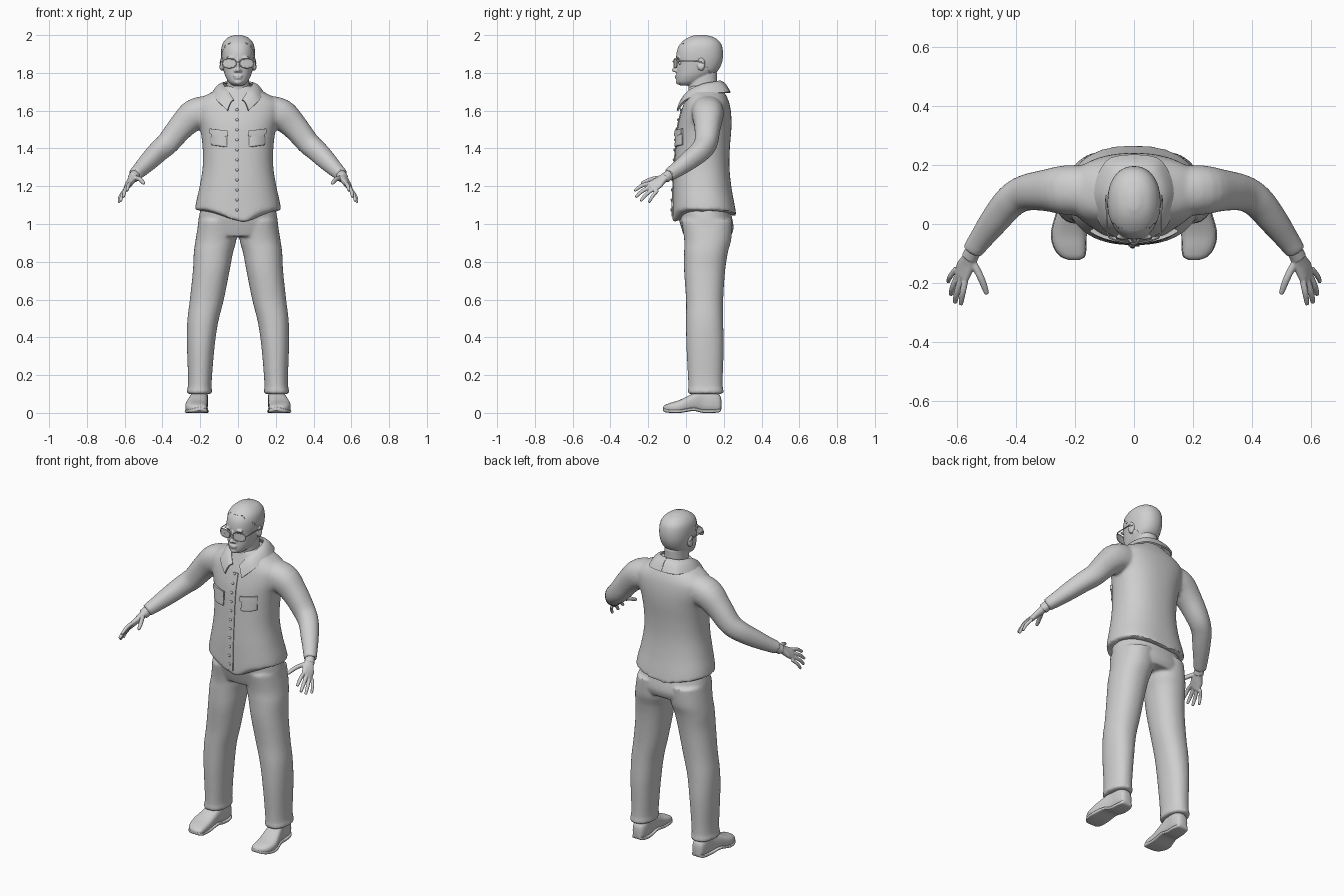
import bpy, bmesh, math
from mathutils import Vector

if "Cube" in bpy.data.objects:
    bpy.data.objects.remove(bpy.data.objects["Cube"])

grey = bpy.data.materials.new("plain light grey")
grey.use_nodes = True
COLOUR = (0.62, 0.62, 0.62, 1)
grey.diffuse_color = COLOUR
for node in grey.node_tree.nodes:
    if node.type == 'BSDF_PRINCIPLED':
        node.inputs["Base Color"].default_value = COLOUR


def refine(rows, k=4):
    """Smoothly interpolate rows of numbers, k steps per span."""
    out = []
    for i in range(len(rows) - 1):
        a, b, c, d = (rows[max(i - 1, 0)], rows[i], rows[i + 1], rows[min(i + 2, len(rows) - 1)])
        for j in range(k):
            t = j / k
            out.append(tuple(q + t / 2 * (r - p + t * (2*p - 5*q + 4*r - s + t * (3*q - p - 3*r + s)))
                             for p, q, r, s in zip(a, b, c, d)))
    return out + [tuple(rows[-1])]


def power(value, e):
    return math.copysign(abs(value) ** (2 / e), value)


def loft(bm, rings, side=1, n=32, e=2.2):
    """Skin (centre, u, v) superellipse rings, closed at both ends."""
    loops = []
    for c, u, v in rings:
        loop = []
        for i in range(n):
            a = math.tau * i / n
            p = c + u * power(math.cos(a), e) + v * power(math.sin(a), e)
            loop.append(bm.verts.new((p.x * side, p.y, p.z)))
        loops.append(loop)
    for lo, hi in zip(loops, loops[1:]):
        for i in range(n):
            bm.faces.new((lo[i], lo[(i + 1) % n], hi[(i + 1) % n], hi[i]))
    bm.faces.new(loops[0])
    bm.faces.new(loops[-1])


def slabs(rows):
    """Level rings from (z, centre x, half width, front y, back y)."""
    return [(Vector((cx, (f + b) / 2, z)), Vector((hx, 0, 0)), Vector((0, (b - f) / 2, 0)))
            for z, cx, hx, f, b in refine(rows)]


def tube(rows, flat=1):
    """Rings square to a path of (x, y, z, radius)."""
    rows = refine(rows)
    pts = [Vector(r[:3]) for r in rows]
    rings = []
    for i, p in enumerate(pts):
        t = (pts[min(i + 1, len(pts) - 1)] - pts[max(i - 1, 0)]).normalized()
        u = t.cross(Vector((0, 0, 1))).normalized()
        rings.append((p, u * rows[i][3], t.cross(u) * rows[i][3] * flat))
    return rings


def ball(bm, loc, size):
    made = bmesh.ops.create_uvsphere(bm, u_segments=20, v_segments=12, radius=1)["verts"]
    for v in made:
        v.co = Vector(loc) + Vector(a * b for a, b in zip(v.co, size))


def finish(name, data, voxel=0, smooth=0, thick=0, subdiv=0, mirror=False, angle=40):
    """Turn a bmesh or curve into a finished, shaded part."""
    if isinstance(data, bmesh.types.BMesh):
        bmesh.ops.recalc_face_normals(data, faces=data.faces)
        mesh = bpy.data.meshes.new(name)
        data.to_mesh(mesh)
        data.free()
        data = mesh
    ob = bpy.data.objects.new(name, data)
    bpy.context.collection.objects.link(ob)
    if voxel:
        m = ob.modifiers.new("blend", 'REMESH')
        m.mode, m.voxel_size = 'VOXEL', voxel
    if smooth:
        m = ob.modifiers.new("relax", 'SMOOTH')
        m.factor, m.iterations = 0.5, smooth
    if thick:
        m = ob.modifiers.new("thickness", 'SOLIDIFY')
        m.thickness, m.offset = thick, 0
    if subdiv:
        ob.modifiers.new("rounding", 'SUBSURF').levels = subdiv
    bpy.ops.object.select_all(action='DESELECT')
    ob.select_set(True)
    bpy.context.view_layer.objects.active = ob
    bpy.ops.object.convert(target='MESH')
    ob = bpy.context.view_layer.objects.active
    ob.data.materials.clear()
    ob.data.materials.append(grey)
    bpy.ops.object.shade_smooth_by_angle(angle=math.radians(angle))
    if mirror:
        ob.modifiers.new("mirror", 'MIRROR')
    return ob


def grid(fn, nu, nv):
    bm = bmesh.new()
    vs = [[bm.verts.new(fn(i / nu, j / nv)) for j in range(nv + 1)] for i in range(nu + 1)]
    for i in range(nu):
        for j in range(nv):
            bm.faces.new((vs[i][j], vs[i + 1][j], vs[i + 1][j + 1], vs[i][j + 1]))
    return bm


def wire(name, pts, r, cyclic=False, mirror=False):
    cu = bpy.data.curves.new(name, 'CURVE')
    cu.dimensions, cu.bevel_depth, cu.bevel_resolution = '3D', r, 2
    cu.use_fill_caps = True
    sp = cu.splines.new('POLY')
    sp.points.add(len(pts) - 1)
    for p, q in zip(sp.points, pts):
        p.co = (*q, 1)
    sp.use_cyclic_u = cyclic
    return finish(name, cu, mirror=mirror)


# Shirt: body and sleeves blended, with a dipped hem
BODY = [(1.075, 0, .228, -.072, .268), (1.12, 0, .221, -.071, .258), (1.2, 0, .203, -.068, .24),
        (1.3, 0, .187, -.062, .23), (1.4, 0, .187, -.055, .232), (1.5, 0, .2, -.046, .24),
        (1.57, 0, .222, -.032, .24), (1.63, 0, .228, -.015, .232), (1.67, 0, .19, 0, .218),
        (1.705, 0, .125, .012, .198), (1.73, 0, .085, .02, .18)]
SLEEVE = [(.15, .112, 1.595, .085), (.23, .115, 1.578, .084), (.3, .114, 1.515, .07), (.37, .105, 1.43, .061),
          (.42, .075, 1.385, .056), (.47, .015, 1.335, .05), (.515, -.045, 1.29, .041), (.547, -.09, 1.26, .035)]


def hem(x, y, z):
    drop = .08 * math.exp(-(x / .075) ** 2) if y < .1 else .035 * math.exp(-(x / .13) ** 2)
    return z - drop * max(0, (1.2 - z) / .125)


bm = bmesh.new()
loft(bm, slabs(BODY), n=64, e=2.3)
for v in bm.verts:
    v.co.z = hem(*v.co)
for s in (1, -1):
    loft(bm, tube(SLEEVE), s)
finish("shirt", bm, voxel=.009, smooth=5)


def chest(x, z, out=0.0):
    """Point on the shirt front."""
    rows = refine(BODY, 10)
    _, _, hx, f, b = min(rows, key=lambda r: abs(r[0] - z))
    y = (f + b) / 2 - (b - f) / 2 * (1 - abs(x / hx) ** 2.3) ** (1 / 2.3)
    return Vector((x, y - out, z))


# Button placket, buttons, pockets and flaps
finish("button_placket", grid(lambda u, v: chest(-.018 + .036 * u, 1.04 + .57 * v, .001), 4, 40), thick=.007)
bm = bmesh.new()
for i in range(11):
    ball(bm, chest(-.005, 1.075 + .053 * i, .006), (.008, .005, .008))
finish("buttons", bm)
finish("chest_pockets", grid(lambda u, v: chest(.057 + .086 * u, 1.405 + .085 * v + .012 * u,
       .004 + .006 * math.sin(math.pi * u)), 8, 8), thick=.014, subdiv=1, mirror=True)
finish("pocket_flaps", grid(lambda u, v: chest(.053 + .094 * u, 1.467 + .026 * v + .012 * u
       - .01 * (1 - v) * math.sin(math.pi * u), .012), 8, 3), thick=.01, mirror=True)

# Folded collar
TOP = refine([(0, .178, 1.755), (.06, .155, 1.75), (.078, .09, 1.738), (.055, .02, 1.705), (.022, -.018, 1.655)], 6)
LOW = refine([(0, .232, 1.695), (.09, .212, 1.695), (.135, .105, 1.69), (.112, .0, 1.655), (.055, -.045, 1.6)], 6)


def fold(u, v):
    i = round(u * (len(TOP) - 1))
    return Vector(TOP[i]).lerp(Vector(LOW[i]), v) + Vector((0, 0, .015 * math.sin(math.pi * v)))


finish("collar", grid(fold, len(TOP) - 1, 5), thick=.01, mirror=True)

# Trousers: hips and legs blended
HIPS = [(1.13, 0, .185, -.04, .22), (1.05, 0, .205, -.042, .24), (.98, 0, .213, -.025, .252), (.935, 0, .2, -.01, .238)]
LEG = [(1.02, .108, .1, -.025, .245), (.92, .116, .108, -.01, .24), (.85, .13, .104, -.01, .222),
       (.75, .142, .097, -.01, .207), (.6, .165, .09, 0, .197), (.48, .187, .082, 0, .197),
       (.35, .197, .073, .002, .2), (.2, .201, .064, .01, .195), (.135, .203, .063, .012, .195),
       (.12, .204, .067, .009, .199), (.1, .204, .066, .01, .198)]
bm = bmesh.new()
loft(bm, slabs(HIPS), n=48)
for s in (1, -1):
    loft(bm, slabs(LEG), s)
finish("trousers", bm, voxel=.009, smooth=4)

# Shoes: upright sections (y, centre x, half width, bottom, top)
SHOE = [(.187, .2, .012, .02, .07), (.178, .2, .032, .004, .095), (.14, .2, .042, 0, .125), (.09, .203, .043, 0, .13),
        (.04, .211, .05, .01, .105), (-.03, .221, .058, 0, .07), (-.08, .217, .053, 0, .054),
        (-.11, .208, .039, .004, .042), (-.122, .203, .015, .012, .03)]


def sections(rows):
    return [(Vector((cx, y, (a + b) / 2)), Vector((hx, 0, 0)), Vector((0, 0, (b - a) / 2)))
            for y, cx, hx, a, b in refine(rows)]


bm = bmesh.new()
loft(bm, sections(SHOE), e=2.7)
finish("shoes", bm, mirror=True)
bm = bmesh.new()
loft(bm, sections([(y, cx, hx + .003, a, a + .018) for y, cx, hx, a, b in SHOE]), e=5)
finish("shoe_soles", bm, mirror=True)

# Hands: palm and five fingers blended
FINGERS = [((.548, -.125, 1.247), (.518, -.185, 1.236), (.5, -.233, 1.216), .012),
           ((.57, -.18, 1.218), (.58, -.23, 1.205), (.587, -.27, 1.178), .0105),
           ((.585, -.18, 1.202), (.6, -.23, 1.175), (.606, -.264, 1.145), .0105),
           ((.596, -.17, 1.187), (.614, -.212, 1.155), (.62, -.238, 1.124), .01),
           ((.602, -.15, 1.178), (.623, -.178, 1.146), (.63, -.195, 1.116), .009)]
bm = bmesh.new()
loft(bm, tube([(.537, -.075, 1.27, .026), (.556, -.112, 1.243, .028)]))
loft(bm, [(Vector(c), Vector(u) * w, Vector((.7, .1, .7)).normalized() * h) for c, u, w, h in (
    ((.552, -.105, 1.25), (.6, .1, -.6), .032, .022), ((.57, -.14, 1.222), (.6, .25, -.6), .042, .019),
    ((.584, -.175, 1.2), (.5, .4, -.65), .04, .015), ((.589, -.186, 1.193), (.5, .4, -.65), .033, .01))])
for a, b, c, r in FINGERS:
    end = Vector(c) + (Vector(c) - Vector(b)).normalized() * .003
    loft(bm, tube([(*a, r), (*b, r), (*c, r * .75), (*end, r * .35)]), n=14)
finish("hands", bm, voxel=.0035, smooth=3, mirror=True)

# Head: neck, skull, ears and features blended
SKULL = [(1.733, 0, .026, -.03, .03), (1.75, 0, .048, -.047, .075), (1.78, 0, .066, -.051, .125),
         (1.81, 0, .076, -.05, .165), (1.85, 0, .083, -.05, .186), (1.89, 0, .087, -.052, .193),
         (1.93, 0, .085, -.044, .19), (1.96, 0, .075, -.024, .178), (1.985, 0, .051, .012, .148),
         (1.999, 0, .015, .05, .1)]
bm = bmesh.new()
loft(bm, slabs(SKULL), n=48)
loft(bm, slabs([(1.64, 0, .075, .01, .18), (1.72, 0, .061, .014, .165), (1.8, 0, .06, .01, .165)]))
ball(bm, (0, -.051, 1.845), (.01, .014, .034))
ball(bm, (0, -.059, 1.816), (.013, .016, .013))
ball(bm, (0, -.05, 1.784), (.025, .009, .006))
ball(bm, (0, -.049, 1.773), (.02, .009, .007))
ball(bm, (0, -.038, 1.752), (.022, .016, .015))
for s in (1, -1):
    ball(bm, (s * .013, -.05, 1.811), (.009, .012, .009))
    ball(bm, (s * .036, -.043, 1.88), (.026, .01, .008))
    ball(bm, (s * .087, .08, 1.845), (.013, .021, .034))
head = finish("head", bm, voxel=.004, smooth=3)
for v in head.data.vertices:
    for s in (1, -1):
        for spot, size, push in (((s * .036, -.042, 1.853), .016, (0, .011, 0)),
                                 ((s * .1, .076, 1.85), .012, (-s * .009, 0, 0))):
            v.co += Vector(push) * math.exp(-((v.co - Vector(spot)).length / size) ** 2)

bm = bmesh.new()
ball(bm, (.036, -.026, 1.853), (.014, .014, .012))
finish("eyes", bm, mirror=True)

# Close-cropped hair over the crown and back
bm = bmesh.new()
loft(bm, slabs([(min(z + .001, 2), cx, hx + .002, f, b + .002) for z, cx, hx, f, b in SKULL]), n=48)
bald = [f for f in bm.faces if f.calc_center_median().z < 1.79
        or f.calc_center_median().y < .1 - .9 * (f.calc_center_median().z - 1.83)]
bmesh.ops.delete(bm, geom=bald, context='FACES')
finish("hair", bm, thick=.002)


# Glasses: wrapped lenses, rims, bridge and temples
def lens(a, r=1):
    x = .047 + .036 * r * power(math.cos(a), 2.6)
    return Vector((x, -.064 + 2.5 * x * x, 1.85 + .023 * r * power(math.sin(a), 2.6)))


wire("glasses_rims", [lens(math.tau * i / 32) for i in range(32)], .003, True, True)
finish("glasses_lenses", grid(lambda u, v: lens(math.tau * u, .02 + .98 * v), 32, 4), thick=.002, mirror=True)
wire("glasses_bridge", [(-.013, -.064, 1.855), (0, -.068, 1.86), (.013, -.064, 1.855)], .003)
wire("glasses_temples", [(.082, -.047, 1.856), (.091, -.03, 1.862), (.093, .06, 1.864), (.094, .098, 1.85)],
     .003, mirror=True)
